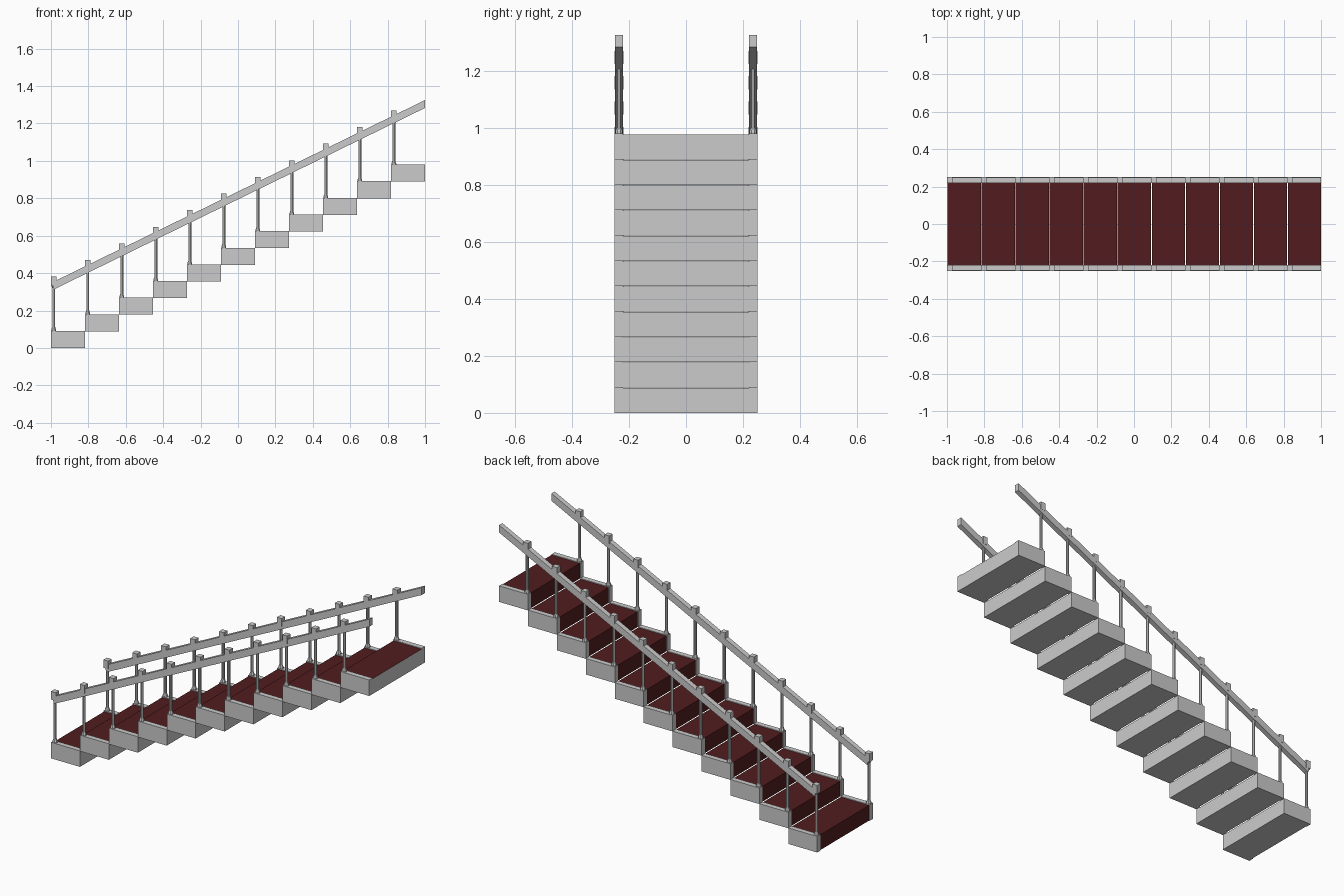
import bpy, bmesh
from math import cos, sin, pi

if "Cube" in bpy.data.objects:
    bpy.data.objects.remove(bpy.data.objects["Cube"])

N = 11
RUN, RISE, H = 2 / N, 0.0889, 0.091
HALF, CURB, RECESS = 0.25, 0.029, 0.004
RAIL_Y = HALF - 0.015

carpet = bpy.data.materials.new("carpet_red")
carpet.diffuse_color = (0.085, 0.012, 0.013, 1)
carpet.use_nodes = True
carpet.node_tree.nodes["Principled BSDF"].inputs["Base Color"].default_value = carpet.diffuse_color
stone = bpy.data.materials.new("grey")
stone.diffuse_color = (0.8, 0.8, 0.8, 1)
stone.use_nodes = True
stone.node_tree.nodes["Principled BSDF"].inputs["Base Color"].default_value = stone.diffuse_color


def make(name, bm):
    bmesh.ops.recalc_face_normals(bm, faces=bm.faces)
    me = bpy.data.meshes.new(name)
    bm.to_mesh(me)
    bm.free()
    ob = bpy.data.objects.new(name, me)
    bpy.context.collection.objects.link(ob)
    return ob


def prism(name, pts, y0, y1):
    """Extrude an xz outline from y0 to y1."""
    bm = bmesh.new()
    a = [bm.verts.new((x, y0, z)) for x, z in pts]
    b = [bm.verts.new((x, y1, z)) for x, z in pts]
    bm.faces.new(a)
    bm.faces.new(b)
    for i in range(len(pts)):
        j = (i + 1) % len(pts)
        bm.faces.new((a[i], a[j], b[j], b[i]))
    return make(name, bm)


def box(name, x0, x1, y0, y1, z0, z1):
    return prism(name, [(x0, z0), (x1, z0), (x1, z1), (x0, z1)], y0, y1)


def turned(name, profile, x, y, sides=8):
    """Revolve a (radius, z) profile around a vertical axis."""
    bm = bmesh.new()
    rings = []
    for r, z in profile:
        angles = [2 * pi * (k + 0.5) / sides for k in range(sides)]
        rings.append([bm.verts.new((x + r * cos(t), y + r * sin(t), z)) for t in angles])
    for lo, hi in zip(rings, rings[1:]):
        for k in range(sides):
            m = (k + 1) % sides
            bm.faces.new((lo[k], lo[m], hi[m], hi[k]))
    bm.faces.new(rings[0])
    bm.faces.new(rings[-1])
    return make(name, bm)


for i in range(N):
    x0, z0 = -1 + i * RUN, i * RISE
    x1, z1 = x0 + RUN, z0 + H

    # step core, carpeted on tread and riser
    inner = HALF - CURB
    core = box("step_core", x0 + RECESS, x1, -inner, inner, z0, z1 - RECESS)
    core.data.materials.append(stone)
    core.data.materials.append(carpet)
    for f in core.data.polygons:
        if f.normal.z > 0.9 or f.normal.x < -0.9:
            f.material_index = 1

    for s in (-1, 1):
        # raised side curb
        ya, yb = sorted((s * inner, s * HALF))
        box("step_curb", x0, x1, ya, yb, z0, z1)
        # baluster with flared ends and its square cap
        px, py, cap = x0 + 0.015, s * RAIL_Y, z0 + 0.335
        turned("baluster", [(0.014, z1), (0.014, z1 + 0.007), (0.0085, z1 + 0.02),
                            (0.0085, cap - 0.015), (0.013, cap - 0.005), (0.013, cap)], px, py)
        box("baluster_cap", x0, x0 + 0.03, py - 0.0155, py + 0.0155, cap, cap + 0.046)

# sloping handrails
slope = RISE / RUN
xs = -0.985
top_start = 1.325 - slope * (1 - xs)
for s in (-1, 1):
    prism("handrail", [(xs, top_start - 0.042), (1, 1.283), (1, 1.325), (xs, top_start)],
          s * RAIL_Y - 0.0145, s * RAIL_Y + 0.0145)
